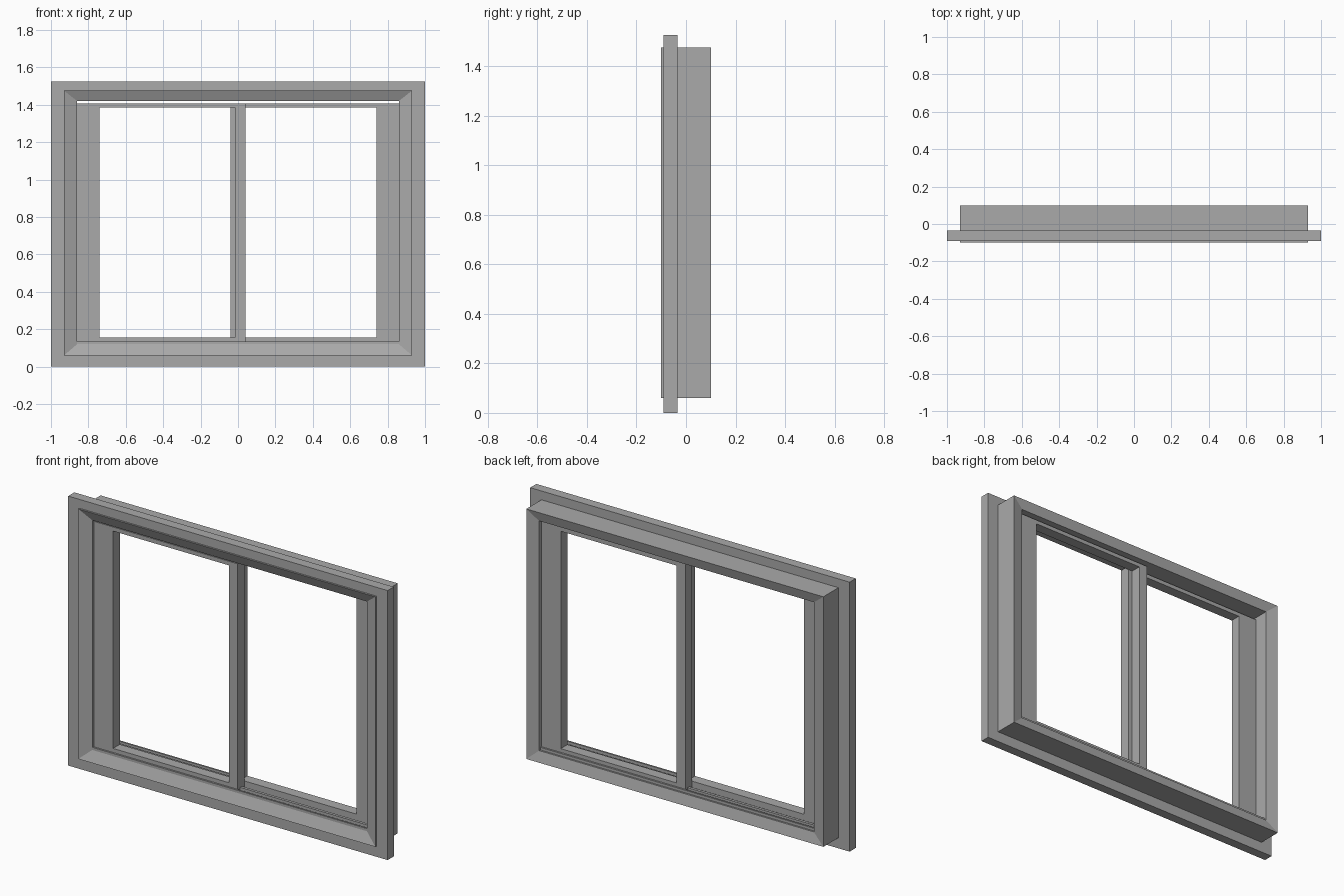
import bpy, bmesh

cube = bpy.data.objects.get("Cube")
if cube:
    bpy.data.objects.remove(cube, do_unlink=True)

GREY = (0.4, 0.4, 0.4)
mat = bpy.data.materials.new("grey metal")
mat.use_nodes = True
mat.diffuse_color = (*GREY, 1)
bsdf = next(n for n in mat.node_tree.nodes if n.type == "BSDF_PRINCIPLED")
bsdf.inputs["Base Color"].default_value = (*GREY, 1)


def finish(name, bm):
    bmesh.ops.recalc_face_normals(bm, faces=bm.faces)
    mesh = bpy.data.meshes.new(name)
    bm.to_mesh(mesh)
    bm.free()
    mesh.materials.append(mat)
    obj = bpy.data.objects.new(name, mesh)
    bpy.context.collection.objects.link(obj)
    return obj


def ring(name, loops):
    """Closed mitred frame through rectangular loops (x0, x1, z0, z1, y)."""
    bm = bmesh.new()
    rows = [[bm.verts.new((x, y, z)) for x, z in
             ((x0, z0), (x1, z0), (x1, z1), (x0, z1))]
            for x0, x1, z0, z1, y in loops]
    for i, row in enumerate(rows):
        nxt = rows[(i + 1) % len(rows)]
        for j in range(4):
            k = (j + 1) % 4
            bm.faces.new((row[j], row[k], nxt[k], nxt[j]))
    return finish(name, bm)


def box(name, x0, x1, y0, y1, z0, z1):
    bm = bmesh.new()
    bmesh.ops.create_cube(bm, size=1)
    for v in bm.verts:
        v.co = (x1 if v.co.x > 0 else x0,
                y1 if v.co.y > 0 else y0,
                z1 if v.co.z > 0 else z0)
    return finish(name, bm)


# Nested rectangles: flange edge, frame outside, frame opening
FLANGE = (-1, 1, 0, 1.525)
OUTER = (-0.93, 0.93, 0.06, 1.475)
INNER = (-0.86, 0.86, 0.12, 1.42)

# Wall flange, then the deep frame with sloping front and back faces
ring("wall_flange", [(*FLANGE, -0.09), (*FLANGE, -0.035),
                     (*OUTER, -0.035), (*OUTER, -0.09)])
ring("main_frame", [(*OUTER, -0.1), (*INNER, -0.075),
                    (*INNER, 0.085), (*OUTER, 0.1)])

# Two sliding sashes on separate tracks, overlapping at the middle
BOTTOM, TOP = 0.12, 1.408
for name, side, y0, y1 in (("front_sash", -1, -0.06, 0.0),
                           ("back_sash", 1, 0.003, 0.063)):
    outside = sorted((side * 0.86, -side * 0.04))
    opening = sorted((side * 0.74, side * 0.015))
    out = (*outside, BOTTOM, TOP)
    hole = (*opening, 0.155, 1.385)
    ring(name, [(*out, y0), (*out, y1), (*hole, y1), (*hole, y0)])

# Low guide ribs along the sill
for name, y in (("front_track", -0.07), ("back_track", 0.07)):
    box(name, -0.86, 0.86, y - 0.005, y + 0.005, 0.115, 0.135)
for name, x0, x1, y in (("front_sill_rib", 0.04, 0.86, -0.03),
                        ("back_sill_rib", -0.86, -0.04, 0.035)):
    box(name, x0, x1, y - 0.008, y + 0.008, 0.115, 0.135)
